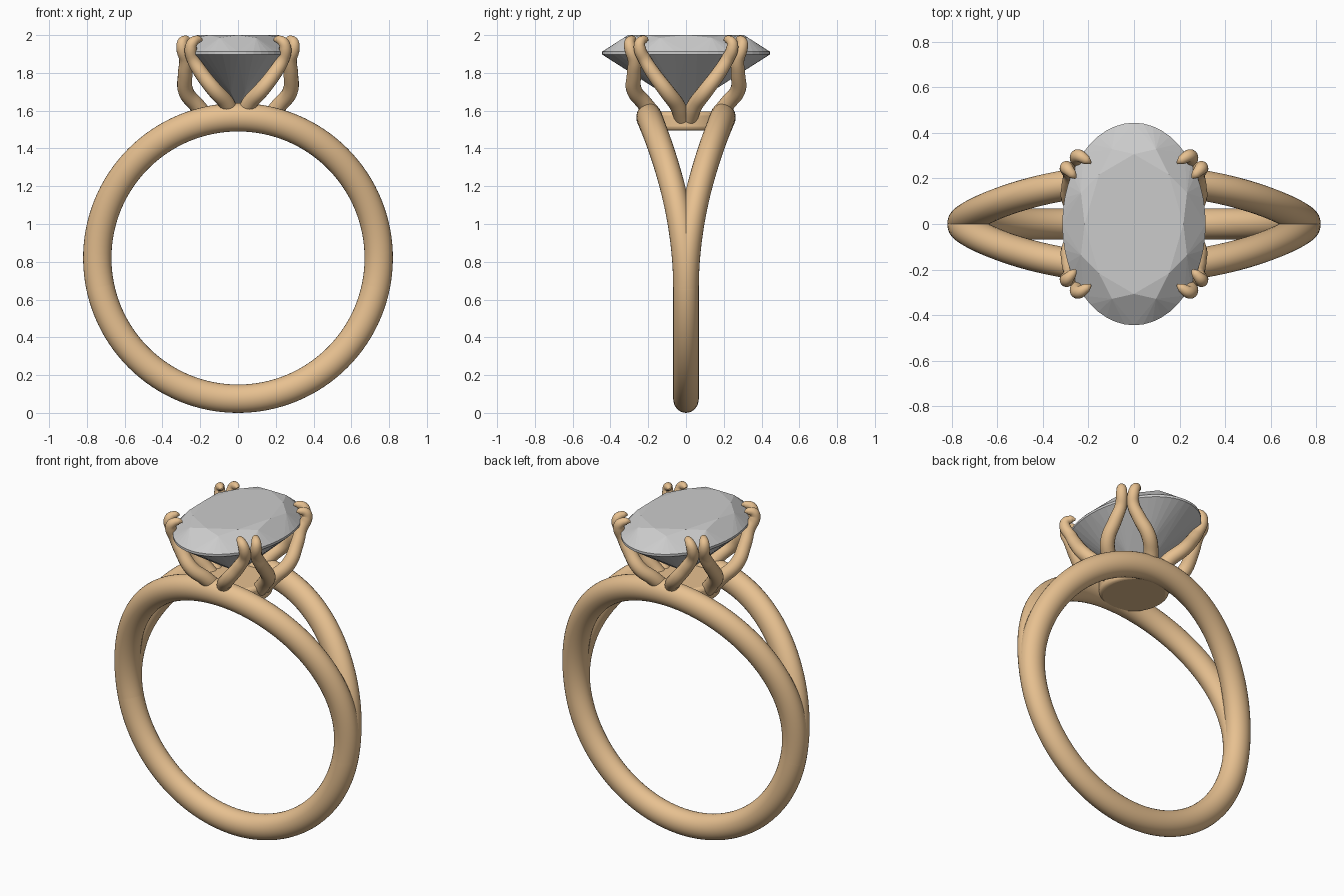
import bpy, bmesh
from math import sin, cos, pi, radians

if "Cube" in bpy.data.objects:
    bpy.data.objects.remove(bpy.data.objects["Cube"])

gold = bpy.data.materials.new("gold")
gold.diffuse_color = (0.80, 0.53, 0.28, 1)
gold.use_nodes = True
gold.node_tree.nodes["Principled BSDF"].inputs["Base Color"].default_value = gold.diffuse_color


def make_object(name, bm, mat=None, smooth=True):
    bmesh.ops.recalc_face_normals(bm, faces=bm.faces)
    me = bpy.data.meshes.new(name)
    bm.to_mesh(me)
    bm.free()
    ob = bpy.data.objects.new(name, me)
    bpy.context.collection.objects.link(ob)
    if mat:
        me.materials.append(mat)
    for p in me.polygons:
        p.use_smooth = smooth
    return ob


# Split shank: strands share the lower band and part towards the top
def strand(name, side, limit, steps, sides=28):
    bm = bmesh.new()
    closed = limit >= 180
    rings = []
    for i in range(steps if closed else steps + 1):
        deg = -limit + 2 * limit * i / steps
        a = radians(deg)
        y0 = side * 0.0975 * (1 + cos(pi * min(abs(deg) / 102, 1)))
        ring = []
        for j in range(sides):
            t = 2 * pi * j / sides
            r = 0.745 + 0.075 * cos(t)
            ring.append(bm.verts.new((r * sin(a), y0 + 0.068 * sin(t), 0.82 + r * cos(a))))
        rings.append(ring)
    for i in range(steps):
        p, q = rings[i], rings[(i + 1) % len(rings)]
        for j in range(sides):
            k = (j + 1) % sides
            bm.faces.new((p[j], p[k], q[k], q[j]))
    return make_object(name, bm, gold)


strand("shank_back_strand", 1, 180, 128)
strand("shank_front_strand", -1, 102, 72)

# Oval base plate bridging the two strands
bpy.ops.mesh.primitive_cylinder_add(vertices=48, radius=1, depth=0.10, location=(0, 0, 1.545))
plate = bpy.context.object
plate.name = "base_plate"
plate.scale = (0.19, 0.20, 1)
bpy.ops.object.transform_apply(location=False, rotation=False, scale=True)
plate.data.materials.append(gold)
bev = plate.modifiers.new("soft_edge", "BEVEL")
bev.width = 0.02
bev.segments = 3
bpy.ops.object.shade_smooth_by_angle()


# Oval brilliant stone, flat facets
def stone():
    bm = bmesh.new()
    n = 48
    step = n // 8

    def pt(r, a, z):
        return bm.verts.new((0.315 * r * cos(a), 0.445 * r * sin(a), z))

    table = [pt(0.69, k * pi / 4, 2.0) for k in range(8)]
    star = [pt(0.80, (k + .5) * pi / 4, 1.986) for k in range(8)]
    upper = [pt(1, 2 * pi * i / n, 1.912) for i in range(n)]
    lower = [pt(1, 2 * pi * i / n, 1.898) for i in range(n)]
    low_tip = [pt(0.30, (k + .5) * pi / 4, 1.693) for k in range(8)]
    culet = bm.verts.new((0, 0, 1.615))
    bm.faces.new(table)
    for k in range(8):
        m = (k + 1) % 8
        bm.faces.new((table[k], table[m], star[k]))
        bm.faces.new((table[k], star[k], upper[k * step], star[k - 1]))
        bm.faces.new((culet, low_tip[k], lower[k * step], low_tip[k - 1]))
        for i in range(k * step, (k + 1) * step):
            j = (i + 1) % n
            bm.faces.new((star[k], upper[i], upper[j]))
            bm.faces.new((low_tip[k], lower[j], lower[i]))
            bm.faces.new((upper[i], lower[i], lower[j], upper[j]))
    return make_object("oval_stone", bm, smooth=False)


stone()

# Claws: two per quadrant, points are x, y, z, radius
claw_a = [(.03, .17, 1.58, .042), (.065, .225, 1.645, .042), (.125, .275, 1.71, .041),
          (.195, .275, 1.80, .038), (.237, .275, 1.87, .034), (.25, .295, 1.93, .032),
          (.238, .298, 1.963, .028), (.208, .28, 1.977, .02), (.19, .268, 1.974, .006)]
claw_b = [(.16, .02, 1.56, .042), (.215, .045, 1.625, .042), (.275, .10, 1.70, .041),
          (.28, .175, 1.80, .038), (.278, .218, 1.87, .034), (.295, .245, 1.93, .032),
          (.293, .242, 1.963, .028), (.27, .217, 1.977, .02), (.256, .202, 1.974, .006)]


def claw(name, pts, sx, sy):
    cu = bpy.data.curves.new(name, "CURVE")
    cu.dimensions = "3D"
    cu.bevel_depth = 1.0
    cu.bevel_resolution = 6
    cu.resolution_u = 6
    cu.use_fill_caps = True
    sp = cu.splines.new("BEZIER")
    sp.bezier_points.add(len(pts) - 1)
    for b, (x, y, z, r) in zip(sp.bezier_points, pts):
        b.co = (x * sx, y * sy, z)
        b.radius = r
        b.handle_left_type = b.handle_right_type = "AUTO"
    cu.materials.append(gold)
    ob = bpy.data.objects.new(name, cu)
    bpy.context.collection.objects.link(ob)
    bpy.ops.object.select_all(action="DESELECT")
    ob.select_set(True)
    bpy.context.view_layer.objects.active = ob
    bpy.ops.object.convert(target="MESH")
    bpy.ops.object.shade_smooth()


for sx, h in ((-1, "left"), (1, "right")):
    for sy, d in ((-1, "front"), (1, "back")):
        claw(f"{d}_{h}_inner_claw", claw_a, sx, sy)
        claw(f"{d}_{h}_outer_claw", claw_b, sx, sy)
